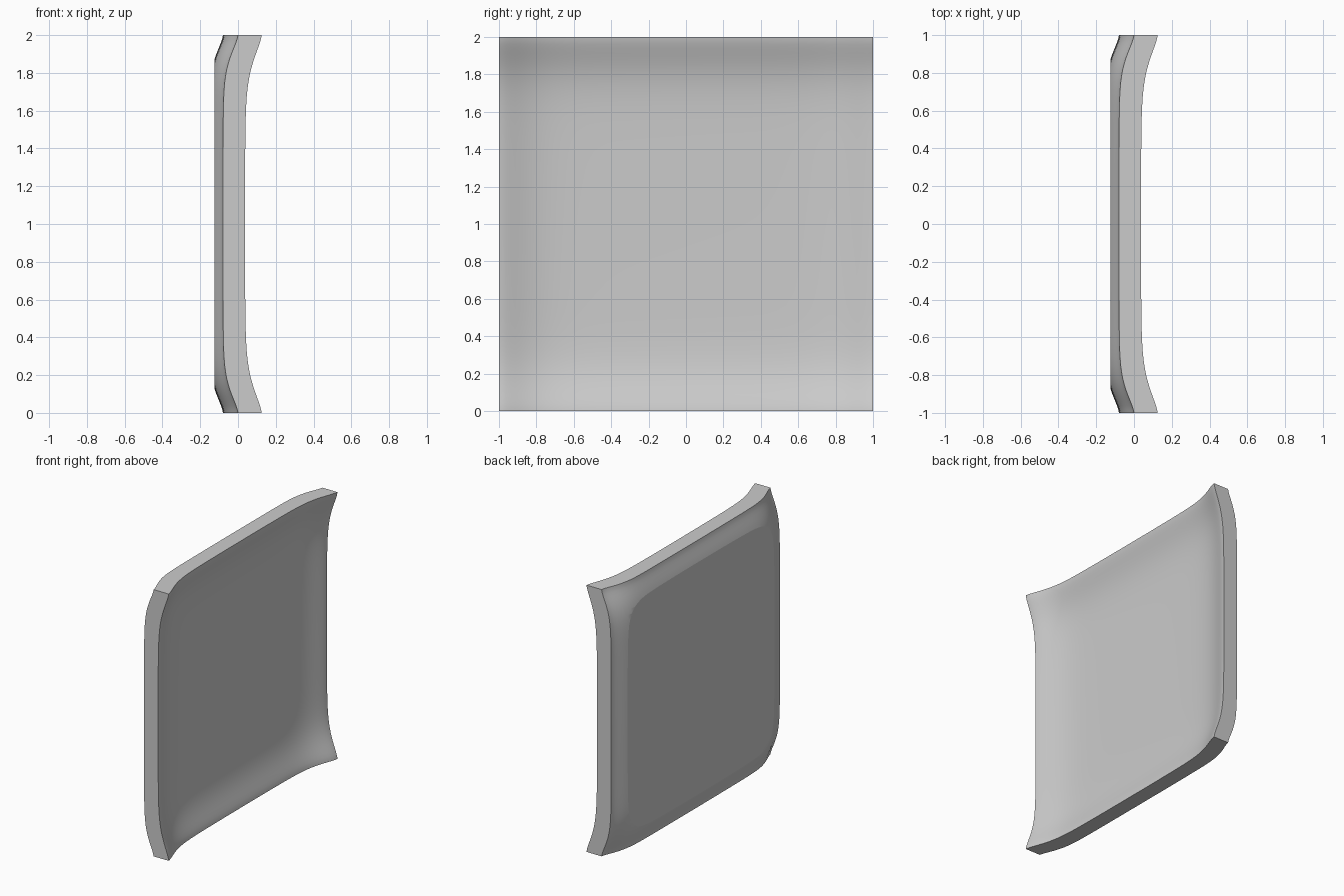
import bpy, bmesh, math
from mathutils import Vector

cube = bpy.data.objects.get("Cube")
if cube:
    bpy.data.objects.remove(cube, do_unlink=True)

# Plain grey material
grey = bpy.data.materials.new("plain grey")
grey.use_nodes = True
colour = (0.6, 0.6, 0.6, 1)
grey.diffuse_color = colour
grey.node_tree.nodes["Principled BSDF"].inputs["Base Color"].default_value = colour


def drop(d, depth, width, tail):
    """Depth of the dish at distance d from a border."""
    return depth * (1 - math.exp(-(d / width) ** 1.5)) + tail * d * (2 - d)


def front_x(y, z):
    return 0.125 - sum(drop(1 - abs(c), 0.08, 0.17, 0.008) for c in (y, z))


def back_x(y, z):
    return -sum(drop(1 - abs(c), 0.075, 0.14, 0.005) for c in (y, z))


# Grid lines, closer together near the borders
N = 48
steps = [2 * i / N - 1 for i in range(N + 1)]
lines = [0.4 * t + 0.6 * math.sin(math.pi * t / 2) for t in steps]

bm = bmesh.new()


def sheet(surface):
    return [[bm.verts.new((surface(y, z), y, z + 1)) for z in lines] for y in lines]


# Dished front and domed back
front, back = sheet(front_x), sheet(back_x)
for i in range(N):
    for j in range(N):
        for s in (front, back):
            bm.faces.new((s[i][j], s[i + 1][j], s[i + 1][j + 1], s[i][j + 1]))

# Four flat rims
for k in (0, N):
    for i in range(N):
        bm.faces.new((front[k][i], front[k][i + 1], back[k][i + 1], back[k][i]))
        bm.faces.new((front[i][k], front[i + 1][k], back[i + 1][k], back[i][k]))

# Slice the dome off to leave a flat plateau on the back
cut = bmesh.ops.bisect_plane(bm, geom=bm.verts[:] + bm.edges[:] + bm.faces[:],
                             plane_co=Vector((-0.125, 0, 0)), plane_no=Vector((-1, 0, 0)),
                             clear_outer=True)
rim = [e for e in cut["geom_cut"] if isinstance(e, bmesh.types.BMEdge)]
bmesh.ops.contextual_create(bm, geom=rim)
bmesh.ops.recalc_face_normals(bm, faces=bm.faces[:])

mesh = bpy.data.meshes.new("dished_panel")
bm.to_mesh(mesh)
bm.free()
mesh.materials.append(grey)
panel = bpy.data.objects.new("dished_panel", mesh)
bpy.context.collection.objects.link(panel)

bpy.context.view_layer.objects.active = panel
panel.select_set(True)
bpy.ops.object.shade_smooth_by_angle(angle=math.radians(13))
